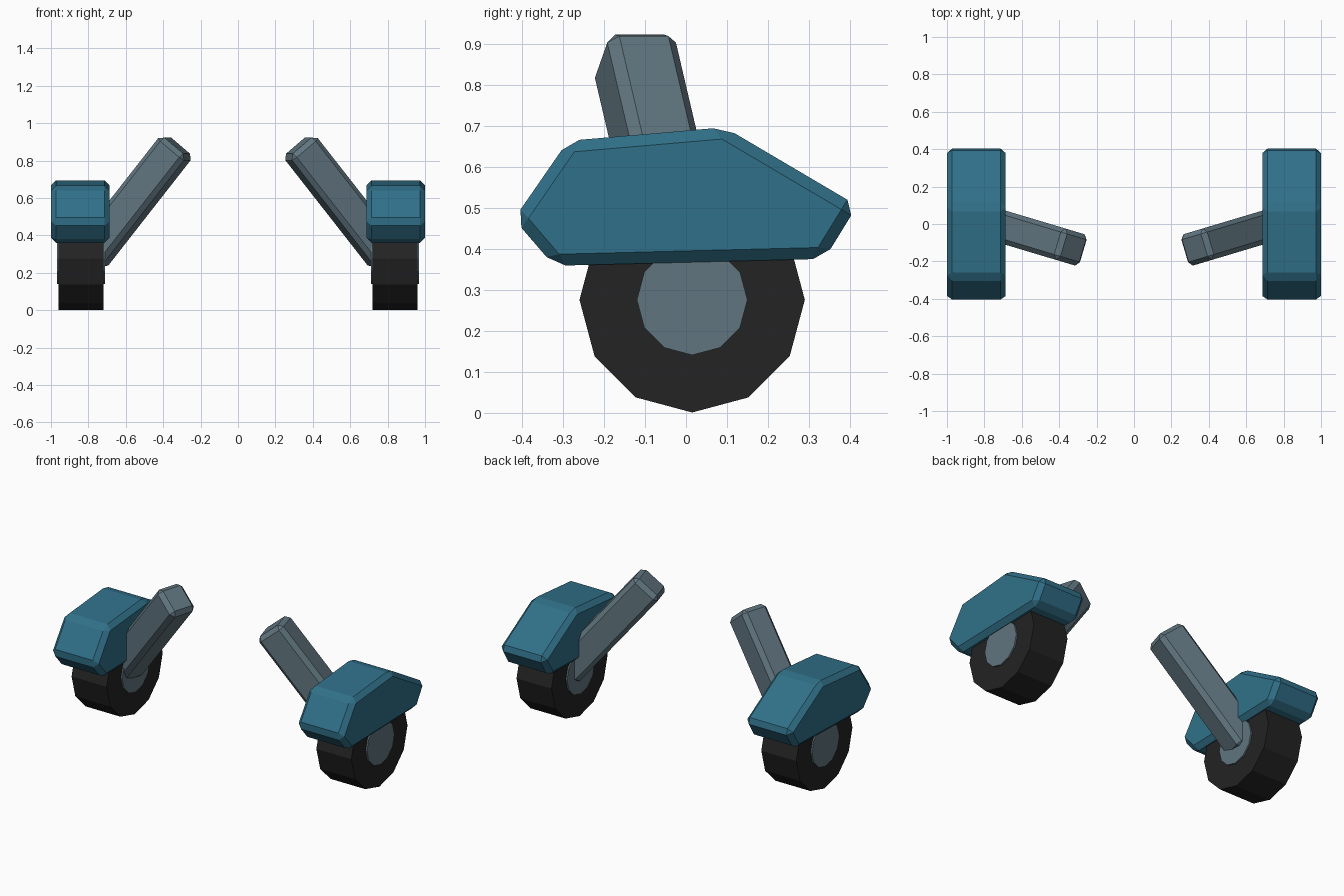
import bpy, bmesh, math
from mathutils import Vector, Matrix

if "Cube" in bpy.data.objects:
    bpy.data.objects.remove(bpy.data.objects["Cube"])


def material(name, rgb):
    m = bpy.data.materials.new(name)
    m.diffuse_color = (*rgb, 1)
    m.use_nodes = True
    m.node_tree.nodes["Principled BSDF"].inputs["Base Color"].default_value = m.diffuse_color
    return m


TEAL = material("teal paint", (0.030, 0.163, 0.250))
STEEL = material("grey steel", (0.118, 0.178, 0.212))
RUBBER = material("black rubber", (0.017, 0.017, 0.017))


def finish(bm, name, mat, bevel=0):
    """Make an object in world space, bevel it and mirror it across x = 0."""
    bmesh.ops.recalc_face_normals(bm, faces=bm.faces)
    mesh = bpy.data.meshes.new(name)
    bm.to_mesh(mesh)
    bm.free()
    mesh.materials.append(mat)
    ob = bpy.data.objects.new(name, mesh)
    bpy.context.collection.objects.link(ob)
    if bevel:
        b = ob.modifiers.new("bevel", 'BEVEL')
        b.width, b.segments, b.limit_method = bevel, 1, 'NONE'
    ob.modifiers.new("mirror", 'MIRROR').use_axis[0] = True
    return ob


def prism(name, profile, x0, x1, mat, bevel=0):
    """Extrude a (y, z) profile along x."""
    bm = bmesh.new()
    face = bm.faces.new([bm.verts.new((x0, y, z)) for y, z in profile])
    new = bmesh.ops.extrude_face_region(bm, geom=[face])["geom"]
    verts = [v for v in new if isinstance(v, bmesh.types.BMVert)]
    bmesh.ops.translate(bm, vec=(x1 - x0, 0, 0), verts=verts)
    # make sure the starting cap is kept
    if face.is_valid is False:
        bmesh.ops.holes_fill(bm, edges=bm.edges)
    return finish(bm, name, mat, bevel)


def ring(radius, y=0.015, z=0.276, n=12):
    return [(y + radius * math.sin(i * math.tau / n),
             z - radius * math.cos(i * math.tau / n)) for i in range(n)]


# Wheels: twelve-sided tyre with a slightly proud hub
prism("tyre", ring(0.275), 0.72, 0.96, RUBBER)
prism("wheel_hub", ring(0.135), 0.711, 0.969, STEEL)

# Bevelled wedge fender
fender = [(-0.42, 0.473), (-0.288, 0.664), (0.094, 0.697),
          (0.418, 0.506), (0.338, 0.376), (-0.322, 0.359)]
prism("fender", fender, 0.686, 1.0, TEAL, 0.028)

# Slanted square strut from hub to upper end
low, high = Vector((0.796, 0.013, 0.278)), Vector((0.325, -0.128, 0.88))
d = (high - low).normalized()
u = d.cross(Vector((0, 0, 1))).normalized()
v = d.cross(u)
rot = Matrix((u, v, d)).transposed().to_4x4()
size = Matrix.Diagonal((0.175, 0.186, (high - low).length, 1))
bm = bmesh.new()
bmesh.ops.create_cube(bm, size=1,
                      matrix=Matrix.Translation((low + high) / 2) @ rot @ size)
finish(bm, "strut", STEEL, 0.025)
